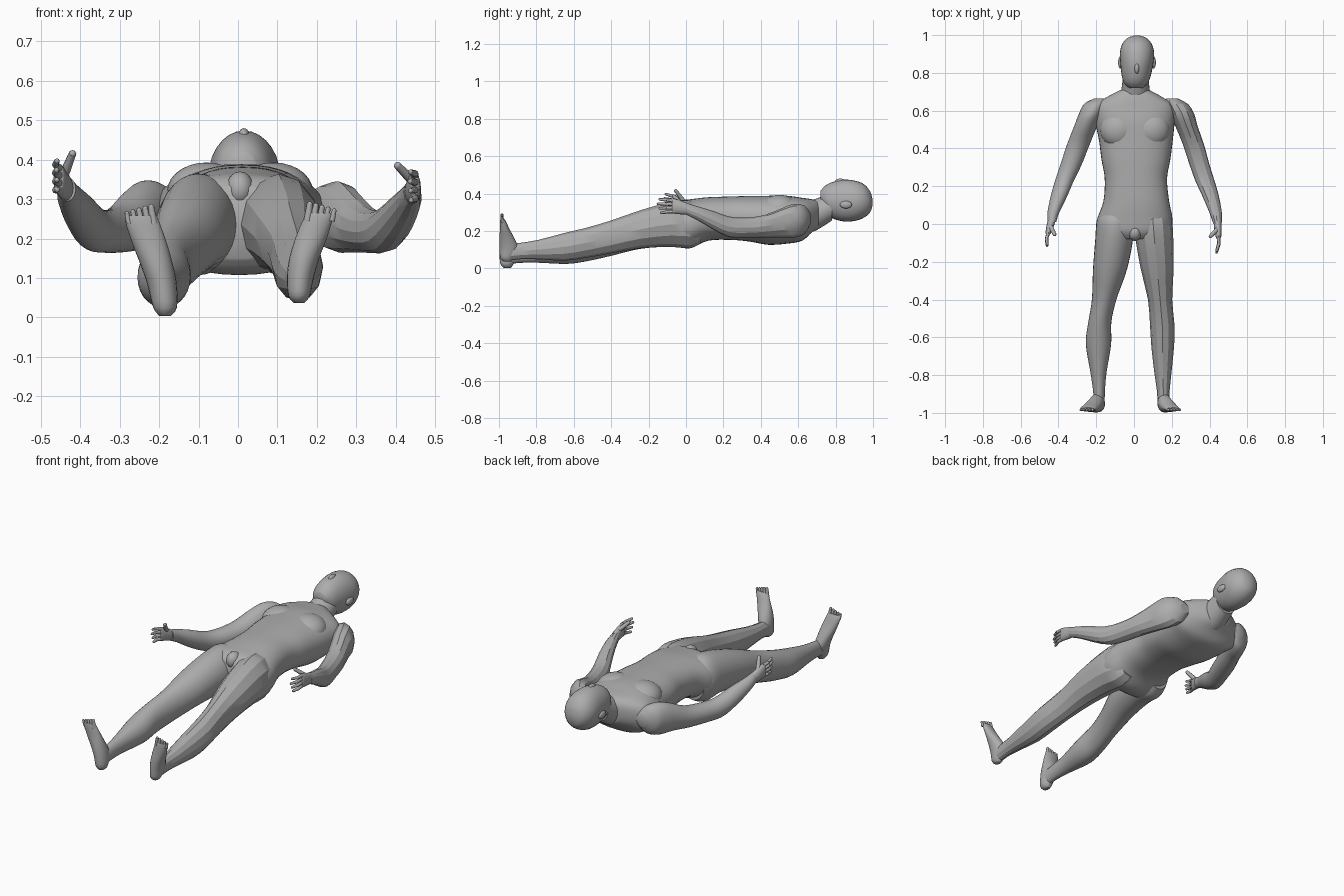
import bpy, bmesh, math
from mathutils import Vector, Matrix

cube = bpy.data.objects.get("Cube")
if cube:
    bpy.data.objects.remove(cube, do_unlink=True)

skin = bpy.data.materials.new("grey_skin")
skin.use_nodes = True
skin.diffuse_color = (0.42, 0.42, 0.42, 1)
skin.node_tree.nodes["Principled BSDF"].inputs["Base Color"].default_value = (0.42, 0.42, 0.42, 1)


def spline(pts, steps):
    """Catmull-Rom interpolation through stations."""
    p = [Vector(q) for q in pts]
    p = [p[0]] + p + [p[-1]]
    out = []
    for i in range(1, len(p) - 2):
        a, b, c, d = p[i - 1:i + 3]
        for k in range(steps):
            t = k / steps
            out.append(0.5 * (2 * b + (c - a) * t + (2 * a - 5 * b + 4 * c - d) * t * t
                              + (3 * b - a - 3 * c + d) * t ** 3))
    return out + [p[-1]]


def loft(bm, stations, upright=False, power=2.0, sides=28, steps=4):
    """Skin rings (x, y, z, half width, half depth); rings stand across y, or lie flat if upright."""
    rings = []
    for x, y, z, a, b in spline(stations, steps):
        ring = []
        for k in range(sides):
            t = 2 * math.pi * k / sides
            u, v = [math.copysign(abs(f) ** (2 / power), f) for f in (math.cos(t), math.sin(t))]
            off = (a * u, b * v, 0) if upright else (a * u, 0, b * v)
            ring.append(bm.verts.new(Vector((x, y, z)) + Vector(off)))
        rings.append(ring)
    for r, s in zip(rings, rings[1:]):
        for k in range(sides):
            j = (k + 1) % sides
            bm.faces.new((r[k], r[j], s[j], s[k]))
    bm.faces.new(rings[0])
    bm.faces.new(rings[-1])


def ball(bm, centre, radii, segments=20):
    m = Matrix.Translation(centre) @ Matrix.Diagonal((*radii, 1))
    bmesh.ops.create_uvsphere(bm, u_segments=segments, v_segments=segments // 2, radius=1, matrix=m)


def rod(bm, a, b, r):
    """Tapered finger segment from a to b with a rounded tip."""
    a, b = Vector(a), Vector(b)
    d = b - a
    m = Matrix.Translation((a + b) / 2) @ d.to_track_quat('Z', 'Y').to_matrix().to_4x4()
    bmesh.ops.create_cone(bm, cap_ends=True, segments=8, radius1=r, radius2=r * .75,
                          depth=d.length, matrix=m)
    ball(bm, b, (r * .75,) * 3, 8)


def finish(bm, name, angle=50):
    bmesh.ops.recalc_face_normals(bm, faces=bm.faces)
    me = bpy.data.meshes.new(name)
    bm.to_mesh(me)
    bm.free()
    me.materials.append(skin)
    me.shade_smooth()
    me.set_sharp_from_angle(angle=math.radians(angle))
    bpy.context.collection.objects.link(bpy.data.objects.new(name, me))


# torso from neck base to crotch, with chest muscles and groin
bm = bmesh.new()
loft(bm, [(.005, .71, .29, .075, .07), (.003, .67, .28, .15, .09), (.003, .62, .262, .215, .115),
          (.005, .54, .26, .21, .128), (.01, .44, .257, .195, .131), (.01, .34, .265, .182, .122),
          (.01, .24, .268, .165, .116), (.012, .12, .264, .174, .116), (.005, .03, .24, .198, .13),
          (0, -.04, .237, .19, .122), (0, -.08, .24, .12, .09)], power=2.3, sides=40)
for s in (-1, 1):
    ball(bm, (s * .085 + .005, .5, .32), (.1, .1, .073), 28)
ball(bm, (.005, -.045, .325), (.036, .045, .045))
finish(bm, "torso")

# neck
bm = bmesh.new()
loft(bm, [(.005, .62, .265, .1, .08), (.007, .69, .285, .078, .085), (.01, .78, .33, .068, .075)])
finish(bm, "neck")

# head with nose and ears
bm = bmesh.new()
loft(bm, [(.01, .72, .385, .035, .03), (.01, .745, .37, .062, .072), (.012, .785, .364, .077, .098),
          (.015, .85, .362, .087, .112), (.016, .91, .361, .09, .106), (.016, .955, .36, .077, .087),
          (.016, .985, .355, .05, .055), (.016, .997, .352, .016, .018)])
ball(bm, (.015, .825, .462), (.014, .03, .018))
for s in (-1, 1):
    ball(bm, (.016 + s * .088, .855, .34), (.012, .032, .02))
finish(bm, "head")

# arms, shoulder to wrist
left_arm = [(.2, .665, .265, .03, .03), (.225, .635, .26, .062, .075), (.255, .58, .255, .065, .09),
            (.277, .52, .245, .059, .08), (.315, .42, .225, .056, .06), (.345, .32, .217, .053, .054),
            (.375, .23, .222, .051, .055), (.405, .15, .255, .044, .05), (.432, .06, .295, .033, .037),
            (.442, .0, .318, .022, .031)]
right_arm = [(-.18, .665, .265, .03, .03), (-.205, .635, .26, .06, .075), (-.23, .58, .258, .063, .09),
             (-.255, .52, .25, .061, .08), (-.295, .42, .225, .06, .06), (-.335, .31, .218, .056, .054),
             (-.368, .23, .226, .05, .055), (-.4, .14, .266, .043, .05), (-.427, .06, .306, .031, .037),
             (-.434, .01, .326, .022, .031)]
# legs, hip to ankle
right_leg = [(-.095, .08, .23, .075, .095), (-.1, .02, .235, .097, .128), (-.105, -.08, .235, .1, .12),
             (-.127, -.24, .207, .09, .102), (-.158, -.4, .157, .065, .09), (-.181, -.52, .125, .061, .085),
             (-.188, -.635, .1, .067, .076), (-.188, -.79, .083, .042, .053), (-.185, -.89, .074, .031, .045),
             (-.185, -.95, .065, .03, .045)]
left_leg = [(.095, .08, .23, .075, .095), (.1, .02, .235, .1, .128), (.108, -.08, .235, .1, .12),
            (.123, -.24, .21, .087, .102), (.138, -.4, .168, .064, .088), (.15, -.54, .135, .065, .08),
            (.152, -.65, .115, .06, .074), (.153, -.79, .1, .045, .052), (.155, -.88, .093, .034, .044),
            (.155, -.95, .085, .03, .044)]
# the left limbs are coarser and faceted
for name, limb in (("left_arm", left_arm), ("right_arm", right_arm),
                   ("left_leg", left_leg), ("right_leg", right_leg)):
    coarse = name.startswith("left")
    bm = bmesh.new()
    loft(bm, limb, sides=12 if coarse else 28, steps=2 if coarse else 4)
    finish(bm, name, 24 if coarse else 50)

# feet, heel to toes
right_foot = [(-.185, -.955, .003, .014, .02), (-.185, -.957, .025, .03, .036), (-.192, -.947, .08, .037, .05),
              (-.205, -.955, .13, .041, .043), (-.225, -.968, .19, .044, .027), (-.242, -.978, .24, .043, .016),
              (-.245, -.982, .258, .038, .01)]
left_foot = [(.155, -.955, .037, .014, .02), (.155, -.957, .055, .027, .036), (.158, -.947, .1, .034, .05),
             (.168, -.955, .15, .038, .043), (.187, -.968, .205, .04, .027), (.203, -.978, .25, .037, .016),
             (.207, -.982, .265, .033, .01)]
for name, foot in (("left_foot", left_foot), ("right_foot", right_foot)):
    bm = bmesh.new()
    loft(bm, foot, upright=True, sides=20, steps=3)
    x, y, z = foot[-1][:3]
    s = 1 if x > 0 else -1
    for i in range(5):
        tx = x - s * (.031 - .0155 * i)
        rod(bm, (tx, y, z - .02), (tx + s * .006, y - .002, z + .022 - .004 * i), .0105 - .0006 * i)
    finish(bm, name)

# hands: palm, four fingers, thumb
for name, wrist, knuckle, tip, thumb in (
        ("left_hand", (.442, .015, .316), (.447, -.065, .333), (.437, -.15, .333), (.405, -.065, .385)),
        ("right_hand", (-.434, .025, .323), (-.453, -.045, .35), (-.46, -.115, .362), (-.42, -.055, .415))):
    bm = bmesh.new()
    w, k, t = Vector(wrist), Vector(knuckle), Vector(tip)
    c = w.lerp(k, .5)
    loft(bm, [(*w, .02, .03), (*c, .02, .036), (*k, .015, .04), (*k.lerp(t, .12), .009, .036)], sides=16)
    for i in range(4):
        f = i - 1.5
        end = k.lerp(t, 1 - .1 * abs(i - 1)) + Vector((0, 0, -.024 * f))
        mid = k.lerp(end, .5) + Vector((math.copysign(.007, k.x), 0, -.009 * f))
        rod(bm, k + Vector((0, 0, -.019 * f)), mid, .0105)
        rod(bm, mid, end, .009)
    rod(bm, c + Vector((0, 0, .02)), thumb, .013)
    finish(bm, name)
